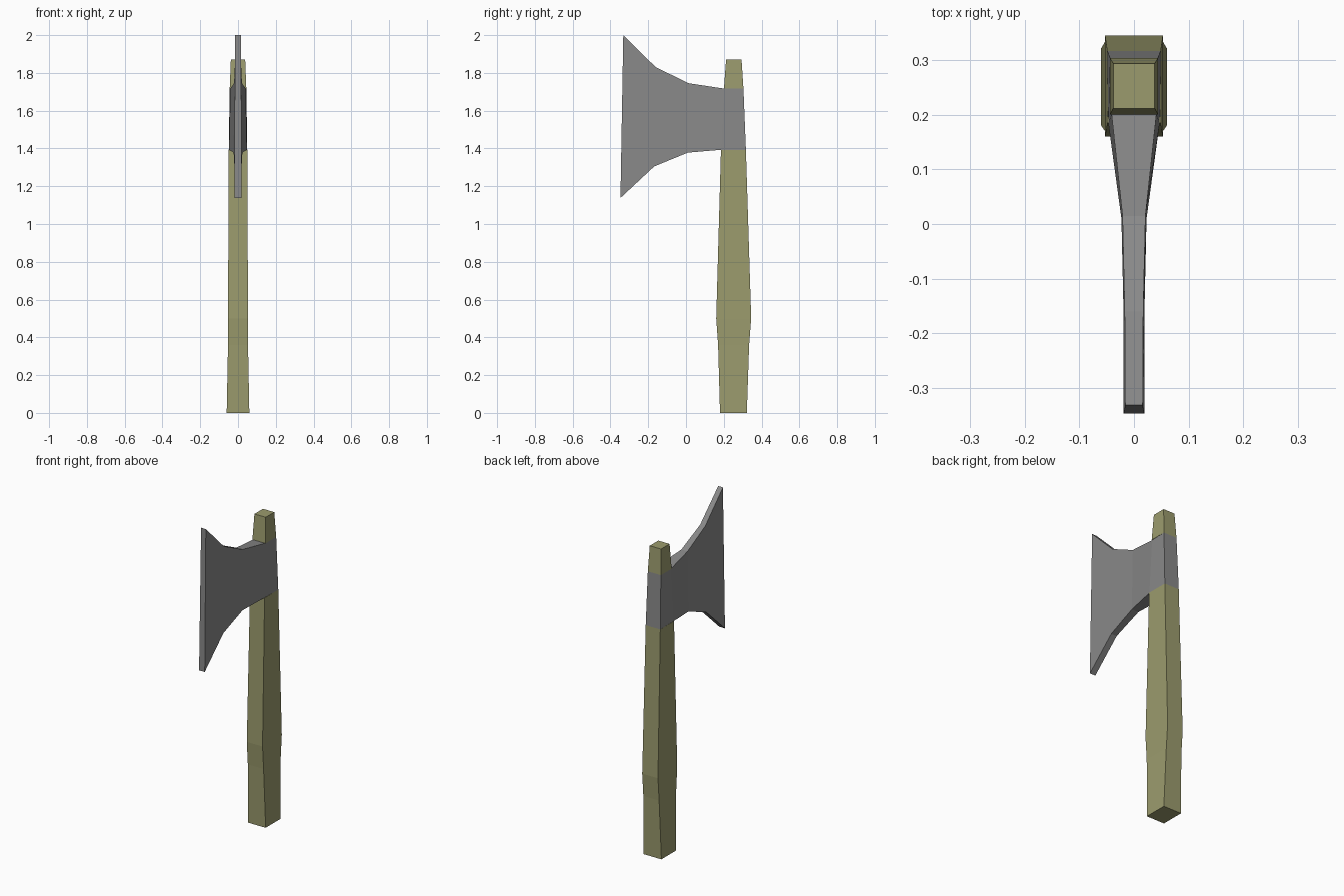
import bpy, bmesh

if "Cube" in bpy.data.objects:
    bpy.data.objects.remove(bpy.data.objects["Cube"])


def material(name, rgb):
    m = bpy.data.materials.new(name)
    m.diffuse_color = (*rgb, 1)
    m.use_nodes = True
    m.node_tree.nodes["Principled BSDF"].inputs["Base Color"].default_value = m.diffuse_color
    return m


def loft(name, rings, mat=None):
    """Skin a chain of four-cornered rings and cap both ends."""
    bm = bmesh.new()
    loops = [[bm.verts.new(p) for p in ring] for ring in rings]
    for a, b in zip(loops, loops[1:]):
        for i in range(4):
            j = (i + 1) % 4
            bm.faces.new((a[i], a[j], b[j], b[i]))
    bm.faces.new(loops[0])
    bm.faces.new(loops[-1])
    bmesh.ops.recalc_face_normals(bm, faces=bm.faces)
    mesh = bpy.data.meshes.new(name)
    bm.to_mesh(mesh)
    bm.free()
    obj = bpy.data.objects.new(name, mesh)
    bpy.context.collection.objects.link(obj)
    if mat:
        mesh.materials.append(mat)
    return obj


def shaft_ring(z, x, y0, y1):
    return [(-x, y0, z), (x, y0, z), (x, y1, z), (-x, y1, z)]


def head_ring(low, high):
    """Upright ring from (half width, y, z) at the bottom and top."""
    (xb, yb, zb), (xt, yt, zt) = low, high
    return [(-xb, yb, zb), (xb, yb, zb), (xt, yt, zt), (-xt, yt, zt)]


wood = material("wood", (0.33, 0.33, 0.155))
steel = material("steel", (0.25, 0.25, 0.25))

# Handle below the head, with a swelling at the grip
loft("handle", [
    shaft_ring(0.00, 0.060, 0.180, 0.322),
    shaft_ring(0.36, 0.053, 0.170, 0.334),
    shaft_ring(0.50, 0.053, 0.160, 0.345),
    shaft_ring(1.393, 0.049, 0.185, 0.317),
], wood)

# Handle tip above the head
loft("handle_tip", [
    shaft_ring(1.717, 0.044, 0.201, 0.304),
    shaft_ring(1.87, 0.038, 0.212, 0.294),
], wood)

# Axe head: socket band flowing into the flared blade
loft("axe_head", [
    head_ring((0.049, 0.317, 1.393), (0.044, 0.304, 1.717)),
    head_ring((0.047, 0.185, 1.393), (0.041, 0.201, 1.717)),
    head_ring((0.023, 0.010, 1.378), (0.021, 0.015, 1.745)),
    head_ring((0.019, -0.168, 1.305), (0.017, -0.160, 1.830)),
    head_ring((0.019, -0.347, 1.138), (0.016, -0.332, 2.000)),
], steel)
